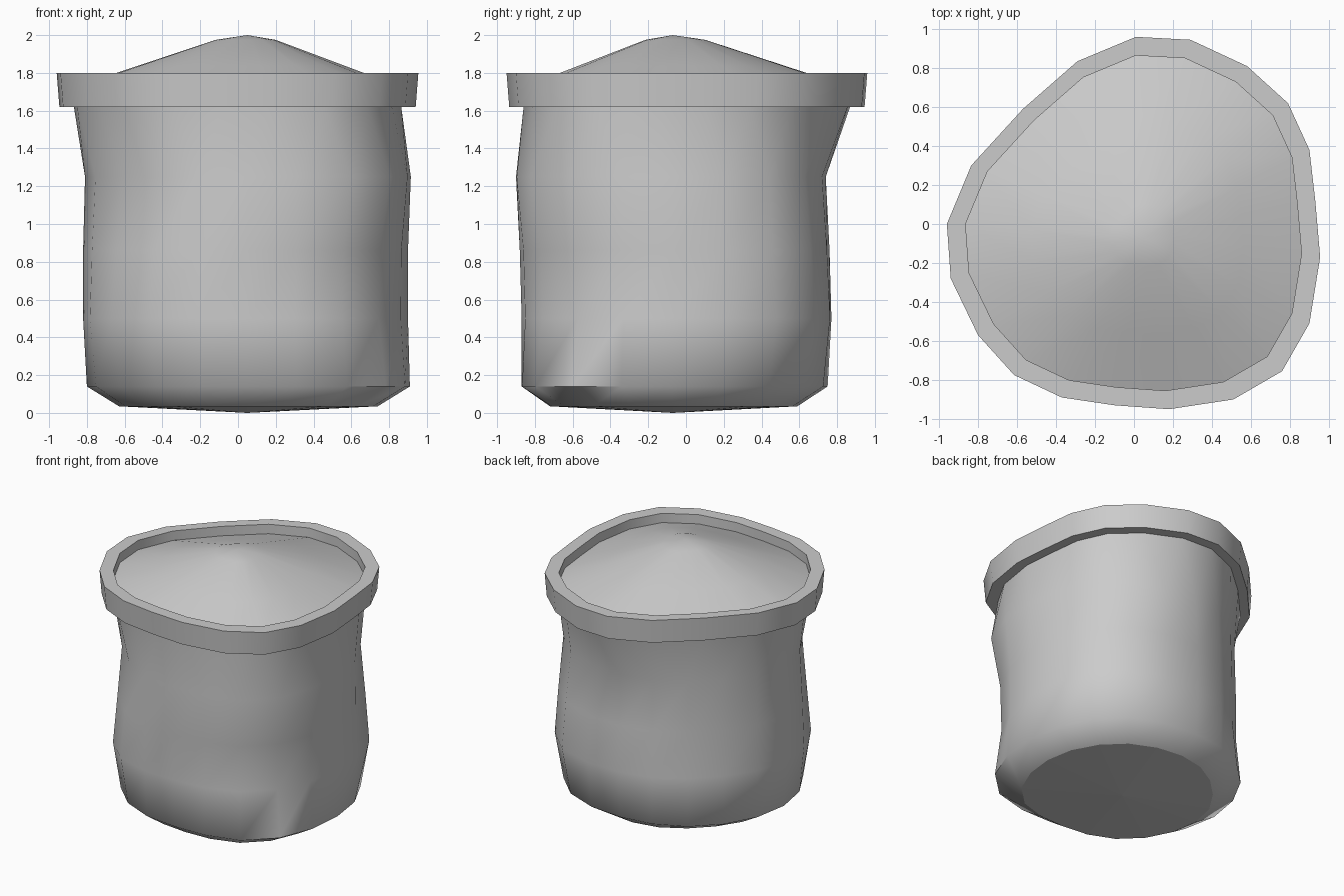
import bpy, bmesh, math

if "Cube" in bpy.data.objects:
    bpy.data.objects.remove(bpy.data.objects["Cube"])

N = 20
CX, CY = 0.05, -0.07          # centre of the sack body


def loft(name, rings, cap_start=None, cap_end=None, closed=False, angle=60):
    """Skin a list of equal-length rings; optional apex points close the ends."""
    bm = bmesh.new()
    vr = [[bm.verts.new(p) for p in r] for r in rings]
    n = len(rings[0])
    pairs = list(zip(vr, vr[1:])) + ([(vr[-1], vr[0])] if closed else [])
    for a, b in pairs:
        for i in range(n):
            j = (i + 1) % n
            bm.faces.new((a[i], a[j], b[j], b[i]))
    for apex, ring in ((cap_start, vr[0]), (cap_end, vr[-1])):
        if apex:
            c = bm.verts.new(apex)
            for i in range(n):
                bm.faces.new((ring[i], ring[(i + 1) % n], c))
    bmesh.ops.recalc_face_normals(bm, faces=bm.faces)
    me = bpy.data.meshes.new(name)
    bm.to_mesh(me)
    bm.free()
    ob = bpy.data.objects.new(name, me)
    bpy.context.collection.objects.link(ob)
    bpy.ops.object.select_all(action='DESELECT')
    ob.select_set(True)
    bpy.context.view_layer.objects.active = ob
    bpy.ops.object.shade_smooth_by_angle(angle=math.radians(angle))
    return ob


def radial_ring(z, radii):
    """Ring from radii in 8 compass directions (E, NE, N ...), smoothly blended."""
    pts = []
    for i in range(N):
        t = i / N * 8
        k = int(t)
        f = t - k
        f = f * f * (3 - 2 * f)
        r = radii[k % 8] * (1 - f) + radii[(k + 1) % 8] * f
        a = 2 * math.pi * i / N
        pts.append((CX + r * math.cos(a), CY + r * math.sin(a), z))
    return pts


# Outline of the rolled rim, seen from above
outline = [(0.955, -0.17), (0.93, 0.12), (0.90, 0.38), (0.79, 0.62), (0.58, 0.81),
           (0.29, 0.945), (0.01, 0.96), (-0.29, 0.835), (-0.57, 0.59), (-0.835, 0.30),
           (-0.96, 0.0), (-0.94, -0.28), (-0.80, -0.57), (-0.615, -0.775), (-0.37, -0.89),
           (-0.10, -0.93), (0.18, -0.95), (0.51, -0.90), (0.76, -0.755), (0.90, -0.51)]


def rim_ring(s, z):
    return [(x * s, y * s, z) for x, y in outline]


def mound_ring(t, z):
    return [(CX + (0.92 * x - CX) * t, CY + (0.92 * y - CY) * t, z) for x, y in outline]


# Sack body
body = loft("sack_body", [
    radial_ring(0.035, (.69, .68, .66, .64, .68, .68, .65, .72)),
    radial_ring(0.14, (.86, .87, .82, .84, .85, .83, .80, .91)),
    radial_ring(0.50, (.85, .94, .84, .80, .87, .89, .80, .86)),
    radial_ring(0.86, (.85, .91, .83, .80, .87, .855, .81, .87)),
    radial_ring(1.25, (.865, .87, .81, .79, .86, .82, .83, .94)),
    rim_ring(.905, 1.62),
    rim_ring(.92, 1.70)], cap_start=(CX, CY, 0), angle=65)
for p in body.data.polygons:
    if p.center.z < 0.04:
        p.use_smooth = False

# Rolled rim
loft("rolled_rim", [rim_ring(.985, 1.62), rim_ring(1, 1.80),
                    rim_ring(.90, 1.80), rim_ring(.90, 1.62)], closed=True, angle=60)

# Heaped contents
loft("contents_mound", [mound_ring(1, 1.72), mound_ring(.62, 1.838),
                        mound_ring(.18, 1.975)], cap_end=(CX, CY, 2.0))
